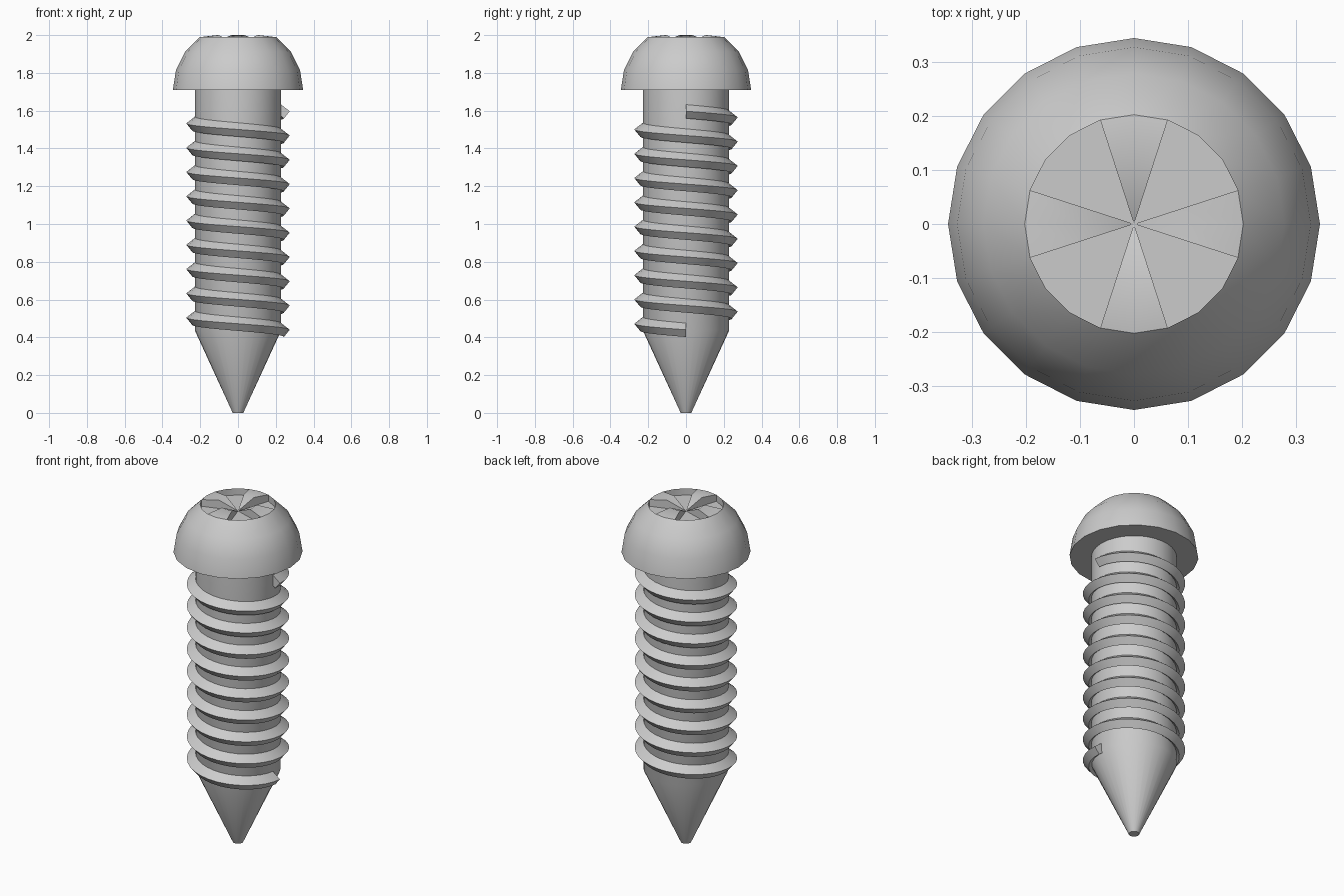
import bpy, bmesh
from math import sin, cos, pi, radians

if "Cube" in bpy.data.objects:
    bpy.data.objects.remove(bpy.data.objects["Cube"])


def finish(name, bm, angle=35):
    bmesh.ops.recalc_face_normals(bm, faces=bm.faces)
    me = bpy.data.meshes.new(name)
    bm.to_mesh(me)
    bm.free()
    ob = bpy.data.objects.new(name, me)
    bpy.context.collection.objects.link(ob)
    bpy.ops.object.select_all(action='DESELECT')
    ob.select_set(True)
    bpy.context.view_layer.objects.active = ob
    bpy.ops.object.shade_smooth_by_angle(angle=radians(angle))
    return ob


def ring(bm, r, z, n):
    return [bm.verts.new((r * cos(2 * pi * i / n), r * sin(2 * pi * i / n), z)) for i in range(n)]


def bridge(bm, a, b):
    n = len(a)
    for i in range(n):
        j = (i + 1) % n
        bm.faces.new((a[i], a[j], b[j], b[i]))


# Shank with tapered point
bm = bmesh.new()
rings = [ring(bm, r, z, 32) for r, z in ((0.028, 0), (0.228, 0.435), (0.228, 1.71))]
for a, b in zip(rings, rings[1:]):
    bridge(bm, a, b)
bm.faces.new(rings[0])
bm.faces.new(rings[-1])
finish("shank", bm)

# Thread: left-handed helix swept from a diamond profile
bm = bmesh.new()
profile = ((0.222, 0.04), (0.274, 0.0), (0.243, -0.038), (0.195, 0.0))
turns, steps, z0, z1 = 9, 32, 0.44, 1.597
sections = []
for k in range(turns * steps + 1):
    a = -2 * pi * k / steps
    z = z0 + (z1 - z0) * k / (turns * steps)
    sections.append([bm.verts.new((r * cos(a), r * sin(a), z + h)) for r, h in profile])
for a, b in zip(sections, sections[1:]):
    bridge(bm, a, b)
bm.faces.new(sections[0])
bm.faces.new(sections[-1])
finish("thread", bm)

# Domed head: lower half-sphere rings with a flat underside
bm = bmesh.new()
N, R, ZH, ZC = 20, 0.345, 1.71, 1.95
dome = [ring(bm, R * cos(radians(t)), ZH + R * sin(radians(t)), N) for t in (0, 18, 36, 54)]
for a, b in zip(dome, dome[1:]):
    bridge(bm, a, b)
bm.faces.new(dome[0])
# Top: four ridges and four sunken wedges meeting at the centre
rim = dome[-1]
center = bm.verts.new((0, 0, ZC))
for q in range(4):
    s = q * 5
    arm = [rim[(s + i) % N] for i in (-1, 0, 1)]
    inner = [bm.verts.new((v.co.x * 0.53, v.co.y * 0.53, 2.0)) for v in arm]
    for i in range(2):
        bm.faces.new((arm[i], arm[i + 1], inner[i + 1], inner[i]))
        bm.faces.new((inner[i], inner[i + 1], center))
    wedge = [rim[(s + i) % N] for i in (1, 2, 3, 4)]
    low = [bm.verts.new((v.co.x, v.co.y, ZC)) for v in wedge]
    for i in range(3):
        bm.faces.new((wedge[i], wedge[i + 1], low[i + 1], low[i]))
        bm.faces.new((low[i], low[i + 1], center))
    # side walls between this wedge and its ridges
    bm.faces.new((arm[2], low[0], center, inner[2]))
    nxt = rim[(s + 4) % N]
    nxt_in = bm.verts.new((nxt.co.x * 0.53, nxt.co.y * 0.53, 2.0))
    bm.faces.new((nxt, nxt_in, center, low[3]))
bmesh.ops.remove_doubles(bm, verts=bm.verts, dist=0.0005)
finish("head", bm)
